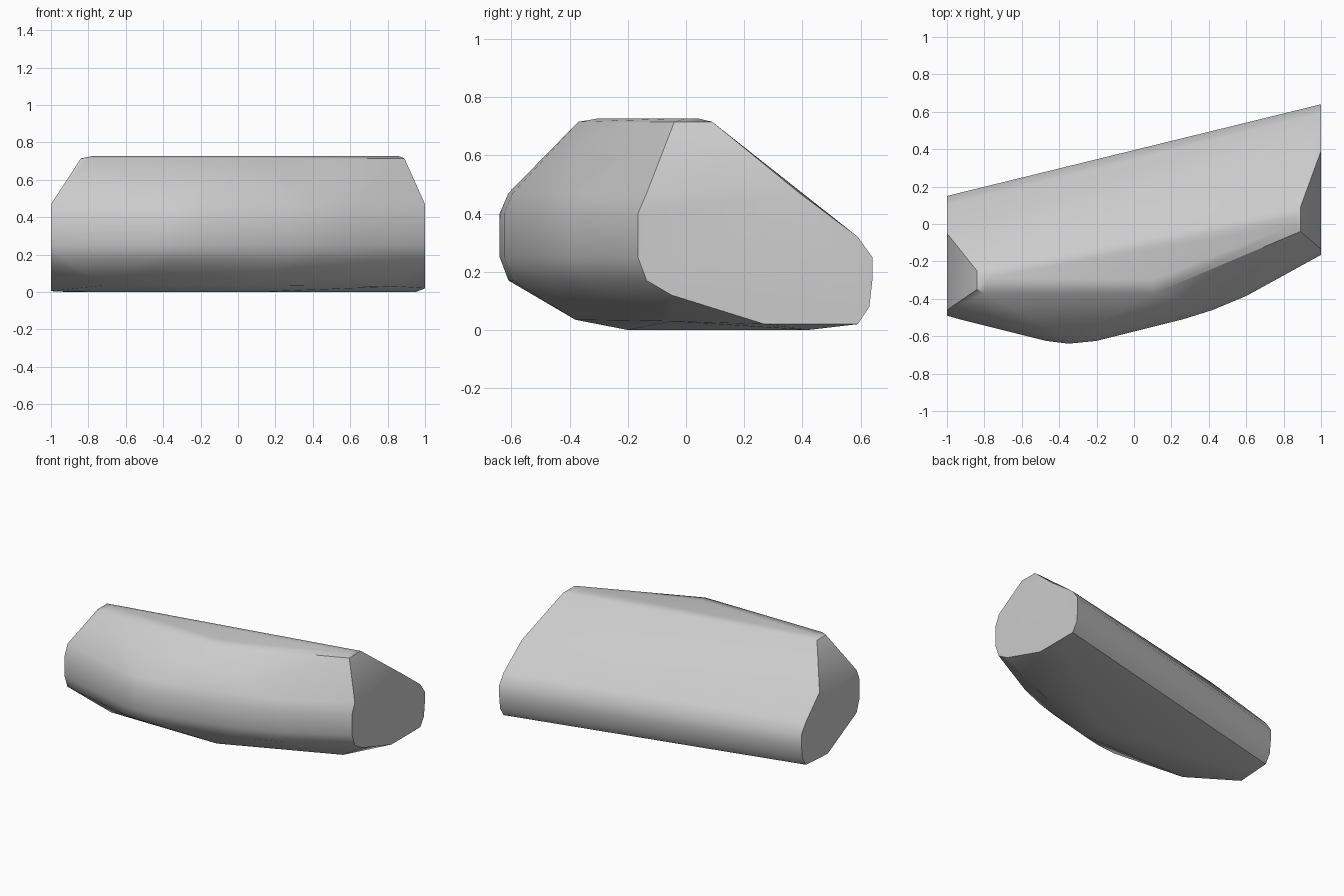
import bpy
import bmesh
import math

cube = bpy.data.objects.get("Cube")
if cube:
    bpy.data.objects.remove(cube, do_unlink=True)

# Stone material
stone = bpy.data.materials.new("grey_stone")
stone.use_nodes = True
grey = (0.6, 0.6, 0.6, 1.0)
stone.diffuse_color = grey
stone.node_tree.nodes["Principled BSDF"].inputs["Base Color"].default_value = grey

points = []

# Curved front wall: plan outline swept through a softly rounded height profile
front_outline = [(-1, -0.49), (-0.93, -0.51), (-0.47, -0.625), (-0.35, -0.64),
                 (-0.2, -0.625), (0.26, -0.51), (0.42, -0.46), (0.6, -0.385), (1, -0.165)]
wall_profile = [(0.03, 0.17), (0.0, 0.25), (0.0, 0.40), (0.03, 0.47)]
for x, y in front_outline:
    points += [(x, y + inset, z) for inset, z in wall_profile]

# Straight back: one rounded profile carried between the two ends
back_profile = [(0.59, 0.02), (0.63, 0.08), (0.64, 0.17), (0.64, 0.25), (0.59, 0.32)]
for y, z in back_profile:
    points += [(1, y, z), (-1, y - 0.49, z)]

# Upper corners of the end faces
points += [(1, 0.39, 0.47), (-1, -0.05, 0.47)]

# Flat top with a gently eased rim
points += [(x, y, 0.715) for x, y in
           [(-0.84, -0.35), (-0.8, -0.37), (0.11, -0.37),
            (0.89, -0.04), (0.89, 0.09), (-0.84, -0.25)]]
points += [(x, y, 0.727) for x, y in
           [(-0.78, -0.29), (0.1, -0.3), (0.86, 0.0), (0.86, 0.04)]]

# Underside
points += [(-0.72, -0.38, 0.035), (0.1, -0.38, 0.035), (0.85, -0.05, 0.03),
           (1, -0.05, 0.12), (1, 0.27, 0.02), (-1, -0.14, 0.005)]
points += [(x, y, 0.0) for x, y in
           [(-0.7, -0.15), (0.1, -0.2), (0.95, 0.42), (-0.9, 0.0)]]

# Wrap the stone body around the points and merge nearly flat facets
bm = bmesh.new()
for p in points:
    bm.verts.new(p)
hull = bmesh.ops.convex_hull(bm, input=bm.verts[:])
unused = {g for g in hull["geom_interior"] + hull["geom_unused"]
          if isinstance(g, bmesh.types.BMVert)}
bmesh.ops.delete(bm, geom=list(unused), context='VERTS')
bmesh.ops.dissolve_limit(bm, angle_limit=math.radians(1.5),
                         verts=bm.verts[:], edges=bm.edges[:])
bmesh.ops.recalc_face_normals(bm, faces=bm.faces[:])

mesh = bpy.data.meshes.new("stone_body")
bm.to_mesh(mesh)
bm.free()
mesh.materials.append(stone)
body = bpy.data.objects.new("stone_body", mesh)
bpy.context.collection.objects.link(body)

# Soft shading across the body, crisp rims at the ends and top
bpy.ops.object.select_all(action='DESELECT')
body.select_set(True)
bpy.context.view_layer.objects.active = body
bpy.ops.object.shade_smooth_by_angle(angle=math.radians(38))
